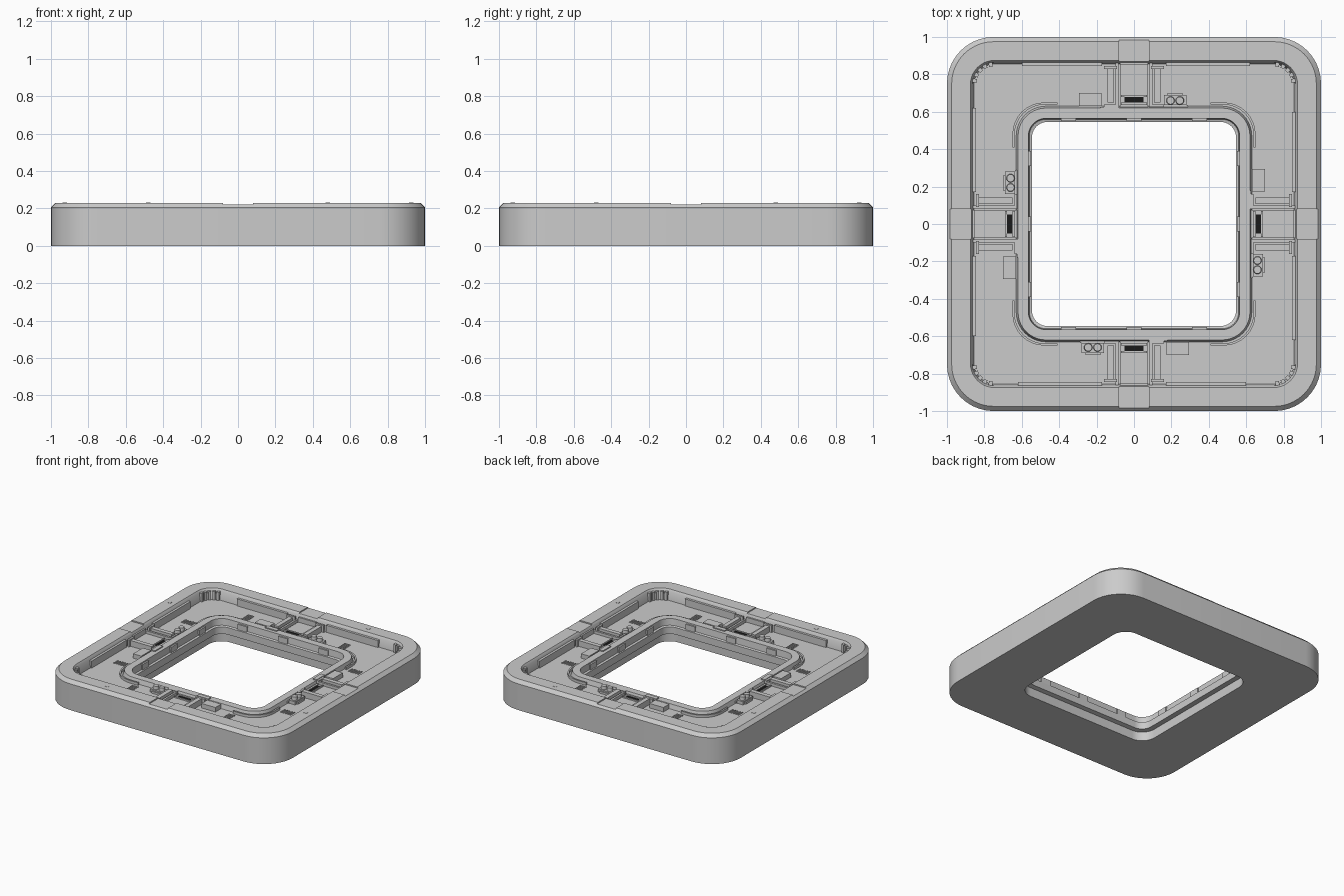
import bpy, bmesh, math
from mathutils import Matrix, Vector

if "Cube" in bpy.data.objects:
    bpy.data.objects.remove(bpy.data.objects["Cube"])

SEG = 10  # segments per rounded corner


def rounded_loop(h, r, z):
    pts = []
    for q in range(4):
        c = Matrix.Rotation(q * math.pi / 2, 3, 'Z') @ Vector((h - r, h - r, 0))
        for i in range(SEG + 1):
            a = q * math.pi / 2 + i / SEG * math.pi / 2
            pts.append((c.x + r * math.cos(a), c.y + r * math.sin(a), z))
    return pts


def finish(name, bm, smooth=True, mat=None):
    bmesh.ops.recalc_face_normals(bm, faces=bm.faces)
    me = bpy.data.meshes.new(name)
    bm.to_mesh(me)
    bm.free()
    ob = bpy.data.objects.new(name, me)
    bpy.context.collection.objects.link(ob)
    if mat:
        me.materials.append(mat)
    if smooth:
        bpy.ops.object.select_all(action='DESELECT')
        ob.select_set(True)
        bpy.context.view_layer.objects.active = ob
        bpy.ops.object.shade_smooth_by_angle(angle=math.radians(25))
    return ob


def box(bm, x0, x1, y0, y1, z0, z1):
    m = Matrix.Translation(((x0 + x1) / 2, (y0 + y1) / 2, (z0 + z1) / 2))
    bmesh.ops.create_cube(bm, size=1, matrix=m @ Matrix.Diagonal((x1 - x0, y1 - y0, z1 - z0, 1)))


def four_sides(bm):
    """Repeat one side's details around the frame."""
    base = list(bm.verts) + list(bm.edges) + list(bm.faces)
    for q in range(1, 4):
        new = bmesh.ops.duplicate(bm, geom=base)['geom']
        bmesh.ops.rotate(bm, verts=[g for g in new if isinstance(g, bmesh.types.BMVert)],
                         matrix=Matrix.Rotation(q * math.pi / 2, 3, 'Z'))


def side_boxes(name, boxes, mat=None):
    bm = bmesh.new()
    for b in boxes:
        box(bm, *b)
    four_sides(bm)
    return finish(name, bm, False, mat)


def corner_strip(name, h, r, w, z0, z1, a0, a1, n=8, extra=0.0):
    """Curved strip round each corner, with optional straight tails."""
    bm = bmesh.new()
    c = h - r
    path = [(math.radians(a0 + (a1 - a0) * i / n), 0, 0) for i in range(n + 1)]
    if extra:
        path = [(path[0][0], 0, -extra)] + path + [(path[-1][0], -extra, 0)]
    rings = []
    for a, dx, dy in path:
        ring = []
        for rr, z in ((r, z0), (r, z1), (r - w, z1), (r - w, z0)):
            ring.append(bm.verts.new((c + dx + rr * math.cos(a), c + dy + rr * math.sin(a), z)))
        rings.append(ring)
    for p, q in zip(rings, rings[1:]):
        for k in range(4):
            bm.faces.new((p[k], p[(k + 1) % 4], q[(k + 1) % 4], q[k]))
    bm.faces.new(rings[0])
    bm.faces.new(rings[-1])
    four_sides(bm)
    return finish(name, bm)


black = bpy.data.materials.new("black")
black.diffuse_color = (0.01, 0.01, 0.01, 1)
black.use_nodes = True
black.node_tree.nodes["Principled BSDF"].inputs["Base Color"].default_value = black.diffuse_color

# Main frame: cross-section (half width, corner radius, height) carried round the square
FLOOR = 0.15
profile = [(1, .25, 0), (1, .25, .205), (.975, .225, .23), (.875, .13, .23), (.865, .12, .215),
           (.855, .11, FLOOR), (.63, .16, FLOOR), (.62, .15, .185), (.565, .095, .185),
           (.56, .09, .135), (.545, .08, .13), (.545, .08, .075), (.58, .11, .07), (.58, .11, 0)]
bm = bmesh.new()
loops = [[bm.verts.new(p) for p in rounded_loop(*s)] for s in profile]
n = len(loops[0])
for a, b in zip(loops, loops[1:] + loops[:1]):
    for i in range(n):
        bm.faces.new((a[i], a[(i + 1) % n], b[(i + 1) % n], b[i]))
frame = finish("ring_frame", bm)

# Shallow notches across the outer rim at the middle of each side
cutter = side_boxes("notch_cutter", [(-.08, .08, .84, 1.05, .221, .3)])
cutter.hide_render = True
cutter.hide_viewport = True
mod = frame.modifiers.new("notches", 'BOOLEAN')
mod.object = cutter
mod.solver = 'EXACT'

# Middle bridge of each side: tray, slot and paired rails
side_boxes("bridge_tray", [(-.075, .075, .62, .87, .14, .162), (-.075, .075, .85, .88, .14, .2),
                           (-.07, .07, .635, .65, .15, .172), (-.07, .07, .68, .69, .15, .172)])
side_boxes("bridge_slot", [(-.05, .05, .65, .68, .15, .166)], black)
side_boxes("bridge_rails", [(s * .09 - w, s * .09 + w, .63, .86, .14, .18) for s in (-1, 1) for w in (.008,)] +
           [(s * .125 - .017, s * .125 + .017, .65, .83, .14, .195) for s in (-1, 1)] +
           [(s * .125 - .035, s * .125 + .035, .83, .845, .14, .205) for s in (-1, 1)] +
           [(s * .12 - .04, s * .12 + .04, .625, .64, .14, .188) for s in (-1, 1)])

# Equipment boxes on the floor, with twin round caps
side_boxes("flat_box", [(-.295, -.175, .63, .70, .14, .185)])
side_boxes("cap_box", [(.16, .28, .635, .69, .14, .175), (.18, .26, .69, .70, .14, .165),
                       (.15, .29, .625, .635, .14, .165)])
bm = bmesh.new()
for x in (.195, .245):
    bmesh.ops.create_cone(bm, cap_ends=True, segments=20, radius1=.023, radius2=.02, depth=.03,
                          matrix=Matrix.Translation((x, .66, .185)))
four_sides(bm)
finish("round_caps", bm)

# Vent slats, five in each group
side_boxes("vent_slats", [(x - .025, x + .025, .675 + i * .02, .684 + i * .02, .14, .156)
                          for x in (-.42, .415) for i in range(5)])

# Blocks on the inner ring, small rim studs, and panels in the hole wall
side_boxes("inner_ring_block", [(-.18, -.08, .592, .625, .15, .193)])
side_boxes("rim_stud", [(.468, .492, .913, .937, .225, .232)])
side_boxes("hole_wall_panels", [(x - .04, x + .04, .552, .575, .13, .175) for x in (-.35, 0, .35)])

# Ledges along the inside of the outer rim
side_boxes("rim_ledge", [(-.60, -.17, .845, .87, .14, .205), (.17, .62, .845, .87, .14, .205)])

# Corner trims: collar round the inner ring and ribs under the outer rim
corner_strip("inner_collar", .65, .17, .012, .14, .17, 0, 90, extra=.07)
for i in range(5):
    corner_strip("corner_rib_%d" % (i + 1), .87, .12, .028, .14, .215, 3 + i * 18, 15 + i * 18, 3)
